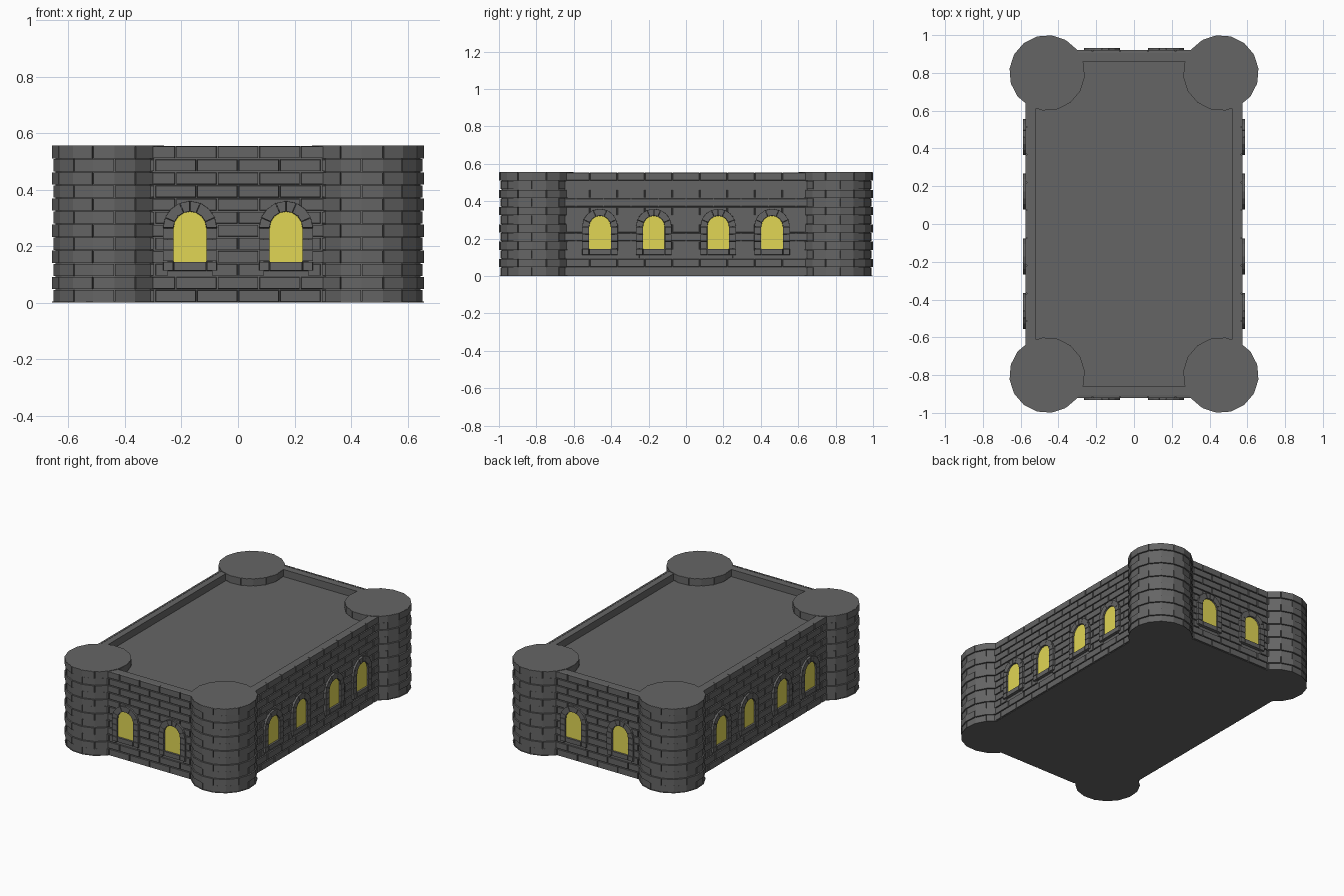
import bpy, bmesh, math

if "Cube" in bpy.data.objects:
    bpy.data.objects.remove(bpy.data.objects["Cube"])

ROWS, TOP, FLOOR = 12, 0.555, 0.505
H = TOP / ROWS
GAP = 0.003
BRICK = 0.147
SPRING, R_IN, R_OUT = 0.264, 0.058, 0.096
SILL_B, SILL_T = 0.112, 0.146


def material(name, rgb):
    m = bpy.data.materials.new(name)
    m.diffuse_color = (*rgb, 1)
    m.use_nodes = True
    m.node_tree.nodes["Principled BSDF"].inputs["Base Color"].default_value = m.diffuse_color
    return m


STONE = material("dark_stone", (0.13, 0.13, 0.13))
GLOW = material("yellow_glow", (0.75, 0.67, 0.09))


def finish(bm, name, mat):
    bmesh.ops.recalc_face_normals(bm, faces=bm.faces)
    me = bpy.data.meshes.new(name)
    bm.to_mesh(me)
    bm.free()
    me.materials.append(mat)
    ob = bpy.data.objects.new(name, me)
    bpy.context.collection.objects.link(ob)


def slab(bm, poly, d0, d1, place, chamfer=0.0):
    """Extrude a (u, z) outline from depth d0 to d1, front edge pulled in a little."""
    n = len(poly)
    cu = sum(p[0] for p in poly) / n
    cz = sum(p[1] for p in poly) / n

    def pull(a, c):
        return a + max(-chamfer, min(chamfer, c - a))
    back = [bm.verts.new(place(u, z, d0)) for u, z in poly]
    front = [bm.verts.new(place(pull(u, cu), pull(z, cz), d1)) for u, z in poly]
    bm.faces.new(back[::-1])
    bm.faces.new(front)
    for i in range(n):
        j = (i + 1) % n
        bm.faces.new((back[i], back[j], front[j], front[i]))


def rect(a, b, c, d):
    return [(a, c), (b, c), (b, d), (a, d)]


def arc(r, a):
    return (r * math.cos(a), SPRING + r * math.sin(a))


def box(name, x0, x1, y0, y1, z0, z1):
    bm = bmesh.new()
    slab(bm, rect(x0, x1, y0, y1), z0, z1, lambda u, v, d: (u, v, d))
    finish(bm, name, STONE)


# Solid core with sunken roof and parapet
CX, CY, IX, IY = 0.567, 0.912, 0.52, 0.86
box("roof_and_core", -CX, CX, -CY, CY, 0, FLOOR)
for s, n in ((-1, "left"), (1, "right")):
    box("parapet_" + n, *sorted((s * IX, s * CX)), -CY, CY, FLOOR, TOP - 0.003)
for s, n in ((-1, "front"), (1, "back")):
    box("parapet_" + n, -IX, IX, *sorted((s * IY, s * CY)), FLOOR, TOP - 0.003)


def wall_bricks(bm, half, windows, place):
    """Running-bond courses, cut short where a window opening passes."""
    for row in range(ROWS):
        z0, z1 = row * H, (row + 1) * H
        zc = (z0 + z1) / 2
        shift = 0 if row % 2 == 0 else 0.5
        for k in range(-6, 6):
            spans = [(max(-half, (k + shift) * BRICK), min(half, (k + 1 + shift) * BRICK))]
            if SILL_B < zc < SPRING + R_IN:
                for w in windows:
                    lo, hi = w - 0.075, w + 0.075
                    spans = [p for a, b in spans
                             for p in ((a, min(b, lo)), (max(a, hi), b))]
            for a, b in spans:
                if b - a > 0.012:
                    slab(bm, rect(a + GAP / 2, b - GAP / 2, z0 + GAP / 2, z1 - GAP / 2),
                         0, 0.015, place, 0.002)


def window_frame(bm, place):
    """Sill stones, jamb stones and arch stones."""
    for a, b in ((-R_OUT, -R_IN), (-R_IN, R_IN), (R_IN, R_OUT)):
        slab(bm, rect(a, b, SILL_B, SILL_T - 0.001), 0, 0.027, place, 0.002)
    step = (SPRING - SILL_T) / 3
    for s in (-1, 1):
        for i in range(3):
            z = SILL_T + i * step
            slab(bm, rect(*sorted((s * R_IN, s * R_OUT)), z, z + step - 0.001),
                 0, 0.027, place, 0.001)
    n = 8
    for i in range(n):
        a, b = math.pi * i / n, math.pi * (i + 1) / n
        slab(bm, [arc(R_IN, a), arc(R_OUT, a), arc(R_OUT, b), arc(R_IN, b)],
             0, 0.027, place, 0.001)


# Four brick walls with their windows
WALLS = (
    ("front", 0.34, (-0.17, 0.17), lambda u, z, d: (u, -0.905 - d, z)),
    ("back", 0.34, (-0.17, 0.17), lambda u, z, d: (u, 0.905 + d, z)),
    ("left", 0.68, (-0.46, -0.172, 0.172, 0.46), lambda u, z, d: (-0.56 - d, u, z)),
    ("right", 0.68, (-0.46, -0.172, 0.172, 0.46), lambda u, z, d: (0.56 + d, u, z)),
)
for name, half, windows, place in WALLS:
    bm = bmesh.new()
    wall_bricks(bm, half, windows, place)
    finish(bm, name + "_wall_bricks", STONE)
    frames, panes = bmesh.new(), bmesh.new()
    for w in windows:
        def shifted(u, z, d, w=w):
            return place(u + w, z, d)
        window_frame(frames, shifted)
        outline = [(-R_IN, SILL_T - 0.002), (R_IN, SILL_T - 0.002)]
        outline += [arc(R_IN, math.pi * i / 8) for i in range(9)]
        slab(panes, outline, 0, 0.016, shifted)
    finish(frames, name + "_window_frames", STONE)
    finish(panes, name + "_window_panes", GLOW)

# Corner towers: core, end discs and two-facet curved bricks
R = 0.2
for sx, nx in ((-1, "left"), (1, "right")):
    for sy, ny in ((-1, "front"), (1, "back")):
        def around(a, z, r, sx=sx, sy=sy):
            return (sx * (0.46 - r * math.sin(a)), sy * (0.8 + r * math.cos(a)), z)
        bm = bmesh.new()
        start = math.radians(-15.75)
        for r, z0, z1 in ((R - 0.012, 0.002, TOP - 0.002), (R - 0.001, 0, 0.003),
                          (R - 0.001, TOP - 0.003, TOP)):
            ring = [around(start + i * math.pi / 8, 0, r)[:2] for i in range(16)]
            slab(bm, ring, z0, z1, lambda u, v, d: (u, v, d))
        finish(bm, f"{ny}_{nx}_tower_core", STONE)
        bm = bmesh.new()
        for row in range(ROWS):
            r = R if row % 2 else R - 0.006
            z0, z1 = row * H + GAP / 2, (row + 1) * H - GAP / 2
            g = 0.012
            for k in range(8):
                a = start + (k + 0.5 * (1 - row % 2)) * math.pi / 4
                m, b = a + math.pi / 8, a + math.pi / 4
                slab(bm, rect(a + g, m, z0, z1), R - 0.03, r, around)
                slab(bm, rect(m, b - g, z0, z1), R - 0.03, r, around)
        finish(bm, f"{ny}_{nx}_tower_bricks", STONE)
